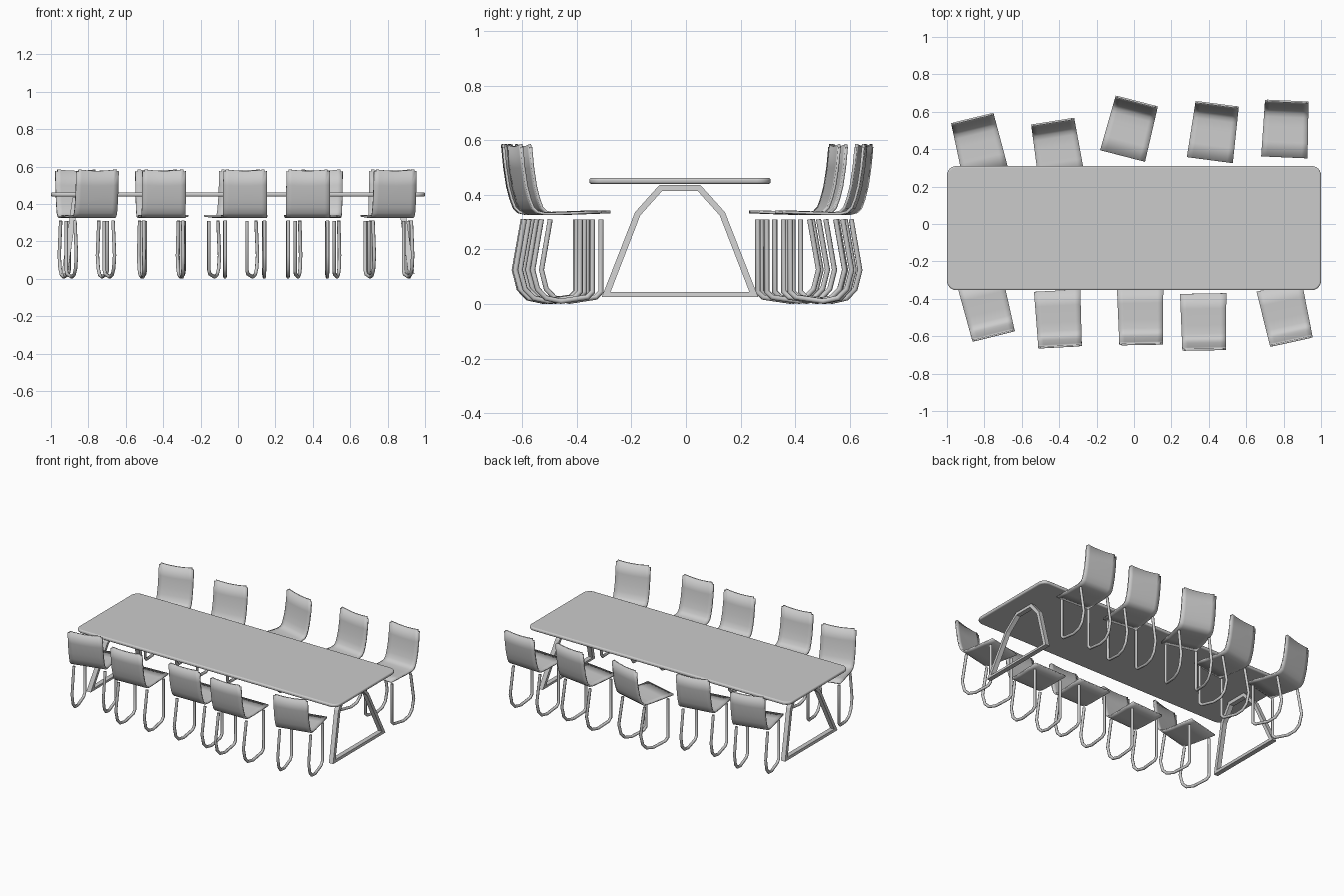
import bpy, bmesh, math
from mathutils import Vector, Matrix

cube = bpy.data.objects.get("Cube")
if cube:
    bpy.data.objects.remove(cube, do_unlink=True)

grey = bpy.data.materials.new("light_grey")
grey.use_nodes = True
COLOUR = (0.6, 0.6, 0.6, 1)
grey.diffuse_color = COLOUR
grey.node_tree.nodes["Principled BSDF"].inputs["Base Color"].default_value = COLOUR


def finish(bm, name):
    """Turn a bmesh into an object with the grey material."""
    bmesh.ops.recalc_face_normals(bm, faces=bm.faces)
    mesh = bpy.data.meshes.new(name)
    bm.to_mesh(mesh)
    bm.free()
    mesh.materials.append(grey)
    obj = bpy.data.objects.new(name, mesh)
    bpy.context.collection.objects.link(obj)
    return obj


def smooth(obj, angle):
    bpy.ops.object.select_all(action='DESELECT')
    obj.select_set(True)
    bpy.context.view_layer.objects.active = obj
    bpy.ops.object.shade_smooth_by_angle(angle=math.radians(angle))


def sweep(bm, path, section, closed=False):
    """Sweep a section (across x, along the path normal) along a y-z path with mitred joints."""
    pts = [Vector(p) for p in path]
    n = len(pts)
    rings = []
    for i, p in enumerate(pts):
        before = (p - pts[i - 1]).normalized() if i or closed else None
        after = (pts[(i + 1) % n] - p).normalized() if i < n - 1 or closed else None
        before, after = before or after, after or before
        tangent = (before + after).normalized()
        normal = Vector((-tangent.y, tangent.x)) / max(0.4, tangent.dot(before))
        rings.append([bm.verts.new((x, p.x + normal.x * d, p.y + normal.y * d))
                      for x, d in section])
    for i in range(n if closed else n - 1):
        a, b = rings[i], rings[(i + 1) % n]
        for j in range(len(section)):
            k = (j + 1) % len(section)
            bm.faces.new((a[j], a[k], b[k], b[j]))
    if not closed:
        bm.faces.new(rings[0])
        bm.faces.new(rings[-1])


# Table top: rounded corners, then softly rounded edges
bm = bmesh.new()
bmesh.ops.create_cube(bm, size=1, matrix=Matrix.Translation((0, -0.022, 0.451))
                      @ Matrix.Diagonal((2, 0.664, 0.022, 1)))
corners = [e for e in bm.edges if abs(e.verts[0].co.z - e.verts[1].co.z) > 0.01]
bmesh.ops.bevel(bm, geom=corners, offset=0.05, segments=6, profile=0.5, affect='EDGES')
table_top = finish(bm, "table_top")
rim = table_top.modifiers.new("rim", 'BEVEL')
rim.width = 0.008
rim.segments = 3
smooth(table_top, 40)

# Table legs: closed arched frames leaning inward toward the top
half = [(-0.27, 0.033), (-0.155, 0.33), (-0.07, 0.425)]
frame = half + [(-y, z) for y, z in reversed(half)]
bar = [(-0.016, -0.011), (0.016, -0.011), (0.016, 0.011), (-0.016, 0.011)]
for side, name in ((1, "left_table_leg"), (-1, "right_table_leg")):
    bm = bmesh.new()
    sweep(bm, frame, bar, closed=True)
    for v in bm.verts:
        v.co.x += side * (0.93 - 0.14 * v.co.z)
        v.co.y -= 0.022
        v.co.z = max(v.co.z, 0.026)
    finish(bm, name)

# Chair shell: seat and backrest in one bent sheet, top edge dipped in the middle
PROFILE = [(0, 0.337), (0.08, 0.334), (0.17, 0.331), (0.215, 0.331), (0.24, 0.337),
           (0.256, 0.353), (0.268, 0.385), (0.28, 0.43), (0.291, 0.5), (0.299, 0.582)]
COLUMNS = 8


def make_shell():
    bm = bmesh.new()
    rows = []
    for y, z in PROFILE:
        row = []
        for c in range(COLUMNS + 1):
            s = 2 * c / COLUMNS - 1
            rise = max(0, (z - 0.4) / 0.18)
            row.append(bm.verts.new((s * (0.124 - 0.025 * y), y,
                                     z + 0.01 * rise * (s * s - 0.5))))
        rows.append(row)
    for a, b in zip(rows, rows[1:]):
        for c in range(COLUMNS):
            bm.faces.new((a[c], a[c + 1], b[c + 1], b[c]))
    # round the two upper corners
    ends = [rows[-1][0], rows[-1][-1]]
    bmesh.ops.bevel(bm, geom=ends, offset=0.012, segments=2, affect='VERTICES')
    shell = finish(bm, "chair_shell")
    sheet = shell.modifiers.new("sheet", 'SOLIDIFY')
    sheet.thickness = 0.01
    sheet.offset = 0
    smooth(shell, 40)
    return shell


# Chair legs: a bent tube runner on each side
RUNNER = [(0.03, 0.31), (0.03, 0.045), (0.05, 0.025), (0.15, 0.01), (0.205, 0.022),
          (0.237, 0.055), (0.255, 0.125), (0.222, 0.31)]


def make_legs():
    bm = bmesh.new()
    for side in (-1, 1):
        tube = [(side * 0.105 + 0.0095 * math.cos(a), 0.0095 * math.sin(a))
                for a in (math.tau * k / 8 for k in range(8))]
        sweep(bm, RUNNER, tube)
    legs = finish(bm, "chair_legs")
    smooth(legs, 50)
    return legs


# Chair places: middle of the backrest top and turn in degrees
BACK_ROW = [(-0.865, 0.567, 13.5), (-0.435, 0.55, 9), (0.015, 0.658, -14.5),
            (0.445, 0.643, -7.5), (0.817, 0.66, -2.5)]
FRONT_ROW = [(-0.75, -0.602, 14), (-0.395, -0.66, 3), (0.038, -0.647, 1),
             (0.375, -0.676, 1), (0.842, -0.632, 12.5)]

parts = [make_shell(), make_legs()]
first = True
for label, row, flip in (("back", BACK_ROW, 0), ("front", FRONT_ROW, 180)):
    for number, (x, y, turn) in enumerate(row, 1):
        place = (Matrix.Translation((x, y, 0))
                 @ Matrix.Rotation(math.radians(turn + flip), 4, 'Z')
                 @ Matrix.Translation((0, -0.304, 0)))
        for part, title in zip(parts, ("shell", "legs")):
            obj = part
            if not first:
                obj = part.copy()
                bpy.context.collection.objects.link(obj)
            obj.name = f"{label}_chair_{number}_{title}"
            obj.matrix_world = place
        first = False
